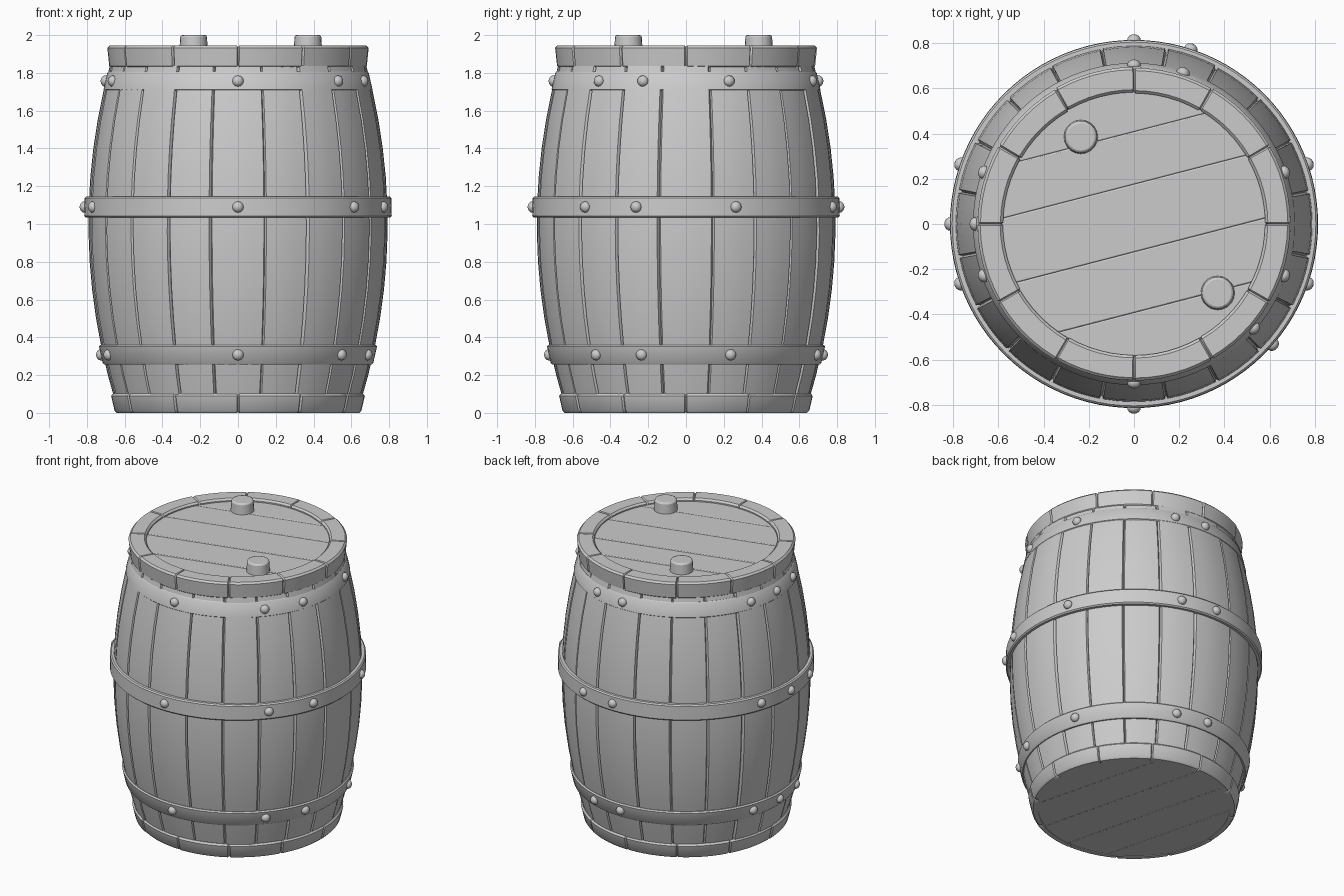
import bpy, bmesh, math, random
from mathutils import Matrix, Vector

random.seed(4)
cube = bpy.data.objects.get("Cube")
if cube:
    bpy.data.objects.remove(cube, do_unlink=True)

grey = bpy.data.materials.new("plain_grey")
grey.use_nodes = True
COLOUR = (0.6, 0.6, 0.6, 1)
grey.diffuse_color = COLOUR
grey.node_tree.nodes["Principled BSDF"].inputs["Base Color"].default_value = COLOUR


def finish(name, bm, bevel=0, angle=35):
    """Turn a bmesh into a smooth shaded object."""
    bmesh.ops.recalc_face_normals(bm, faces=bm.faces)
    mesh = bpy.data.meshes.new(name)
    bm.to_mesh(mesh)
    bm.free()
    obj = bpy.data.objects.new(name, mesh)
    bpy.context.collection.objects.link(obj)
    mesh.materials.append(grey)
    bpy.ops.object.select_all(action="DESELECT")
    obj.select_set(True)
    bpy.context.view_layer.objects.active = obj
    bpy.ops.object.shade_smooth_by_angle(angle=math.radians(angle))
    if bevel:
        mod = obj.modifiers.new("soft_edges", "BEVEL")
        mod.width = bevel
        mod.segments = 2
        mod.limit_method = "ANGLE"
    return obj


def ring(name, profile, seams, groove=0.0, steps=5, jitter=0.0):
    """Revolve a closed (radius, height) profile, sinking a groove at each seam."""
    n = len(profile)
    pts = [Vector(p) for p in profile]
    inward = []
    for i in range(n):
        t = pts[(i + 1) % n] - pts[i - 1]
        inward.append(Vector((-t.y, t.x)).normalized())
    columns = []
    for i, a in enumerate(seams):
        b = seams[(i + 1) % len(seams)]
        if b <= a:
            b += 2 * math.pi
        shift = random.uniform(-jitter, jitter)
        if groove:
            w = random.uniform(0.008, 0.014)
            columns.append((a, groove, 0))
            columns += [(a + w + (b - a - 2 * w) * k / steps, 0, shift) for k in range(steps + 1)]
        else:
            columns += [(a + (b - a) * k / steps, 0, 0) for k in range(steps)]
    bm = bmesh.new()
    loops = []
    for a, depth, shift in columns:
        loop = []
        for p, d in zip(pts, inward):
            q = p + d * depth
            r = q.x + shift
            loop.append(bm.verts.new((r * math.cos(a), r * math.sin(a), q.y)))
        loops.append(loop)
    for i, loop in enumerate(loops):
        nxt = loops[(i + 1) % len(loops)]
        for j in range(n):
            k = (j + 1) % n
            bm.faces.new((loop[j], nxt[j], nxt[k], loop[k]))
    return finish(name, bm)


def band(r_low, r_high, z0, z1, inner, c):
    """Counter-clockwise band section with chamfered outer corners."""
    return [(inner, z0), (r_low - c, z0), (r_low, z0 + c), (r_high, z1 - c),
            (r_high - c, z1), (inner + c, z1), (inner, z1 - c)]


def boards(name, radius, z_top, thick, cuts, tilt):
    """Round head made of parallel boards."""
    bm = bmesh.new()
    edges = [-radius] + cuts + [radius]
    for lo, hi in zip(edges, edges[1:]):
        a0, a1 = math.asin(lo / radius), math.asin(hi / radius)
        arc = [a0 + (a1 - a0) * k / 12 for k in range(13)]
        outline = [(radius * math.cos(a), radius * math.sin(a)) for a in arc]
        outline += [(-x, y) for x, y in reversed(outline)]
        verts = [bm.verts.new((x, y, z_top - thick)) for x, y in outline]
        bmesh.ops.remove_doubles(bm, verts=verts, dist=1e-5)
        face = bm.faces.new([v for v in verts if v.is_valid])
        ext = bmesh.ops.extrude_face_region(bm, geom=[face])
        up = [v for v in ext["geom"] if isinstance(v, bmesh.types.BMVert)]
        bmesh.ops.translate(bm, verts=up, vec=(0, 0, thick))
    bmesh.ops.rotate(bm, verts=bm.verts, matrix=Matrix.Rotation(math.radians(tilt), 3, "Z"))
    return finish(name, bm, bevel=0.006)


# Staves: bulged body, with a wider stave facing each side
heights = [0.06, 0.2, 0.35, 0.5, 0.65, 0.8, 0.95, 1.1, 1.25, 1.4, 1.55, 1.7, 1.84]


def body_radius(z):
    return 0.79 - 0.145 * abs((z - 1.0) / 0.95) ** 2


outer = [(body_radius(z), z) for z in heights]
inner = [(r - 0.06, z) for r, z in reversed(outer)]
first = math.radians(10.5)
stave_step = (math.pi / 2 - 2 * first) / 4
stave_seams = [q * math.pi / 2 + first + k * stave_step for q in range(4) for k in range(5)]
ring("staves", outer + inner, stave_seams, groove=0.014, steps=4, jitter=0.003)

# Rims at both ends
rim_seams = [math.radians(30 * k) for k in range(12)]
ring("top_rim", band(0.682, 0.692, 1.825, 1.945, 0.58, 0.012), rim_seams, 0.01, 6, 0.003)
ring("bottom_rim", [(0.61, 0), (0.64, 0), (0.652, 0.012), (0.67, 0.09), (0.66, 0.102), (0.61, 0.102)],
     rim_seams, 0.008, 6, 0.002)

# Heads
boards("top_head", 0.585, 1.925, 0.08, [-0.38, -0.12, 0.17, 0.395], 14.5)
boards("bottom_head", 0.625, 0.008, 0.004, [-0.4, -0.14, 0.12, 0.38], 104.5)

# Hoops
hoops = {"top_hoop": (0.712, 0.692, 1.705, 1.808),
         "middle_hoop": (0.814, 0.812, 1.035, 1.145),
         "bottom_hoop": (0.716, 0.736, 0.255, 0.36)}
rivet_angles = [90, 72, 19, -19, -41, -90, -161, 180, 161]
for name, (r0, r1, z0, z1) in hoops.items():
    ring(name, band(r0, r1, z0, z1, min(r0, r1) - 0.07, 0.008), rim_seams, steps=8)
    # Rivets: flattened domes around each hoop
    bm = bmesh.new()
    for deg in rivet_angles:
        place = (Matrix.Rotation(math.radians(deg), 4, "Z")
                 @ Matrix.Translation(((r0 + r1) / 2, 0, (z0 + z1) / 2))
                 @ Matrix.Rotation(math.pi / 2, 4, "Y")
                 @ Matrix.Diagonal((1, 1, 0.85, 1)))
        bmesh.ops.create_uvsphere(bm, u_segments=12, v_segments=8, radius=0.03, matrix=place)
    finish(name.replace("hoop", "rivets"), bm, angle=60)

# Bungs: two tapered plugs in the top head
for name, x, y in (("back_bung", -0.235, 0.385), ("front_bung", 0.37, -0.305)):
    bm = bmesh.new()
    bmesh.ops.create_cone(bm, cap_ends=True, segments=20, radius1=0.078, radius2=0.07, depth=0.12,
                          matrix=Matrix.Translation((x, y, 1.94)))
    finish(name, bm, bevel=0.01)
